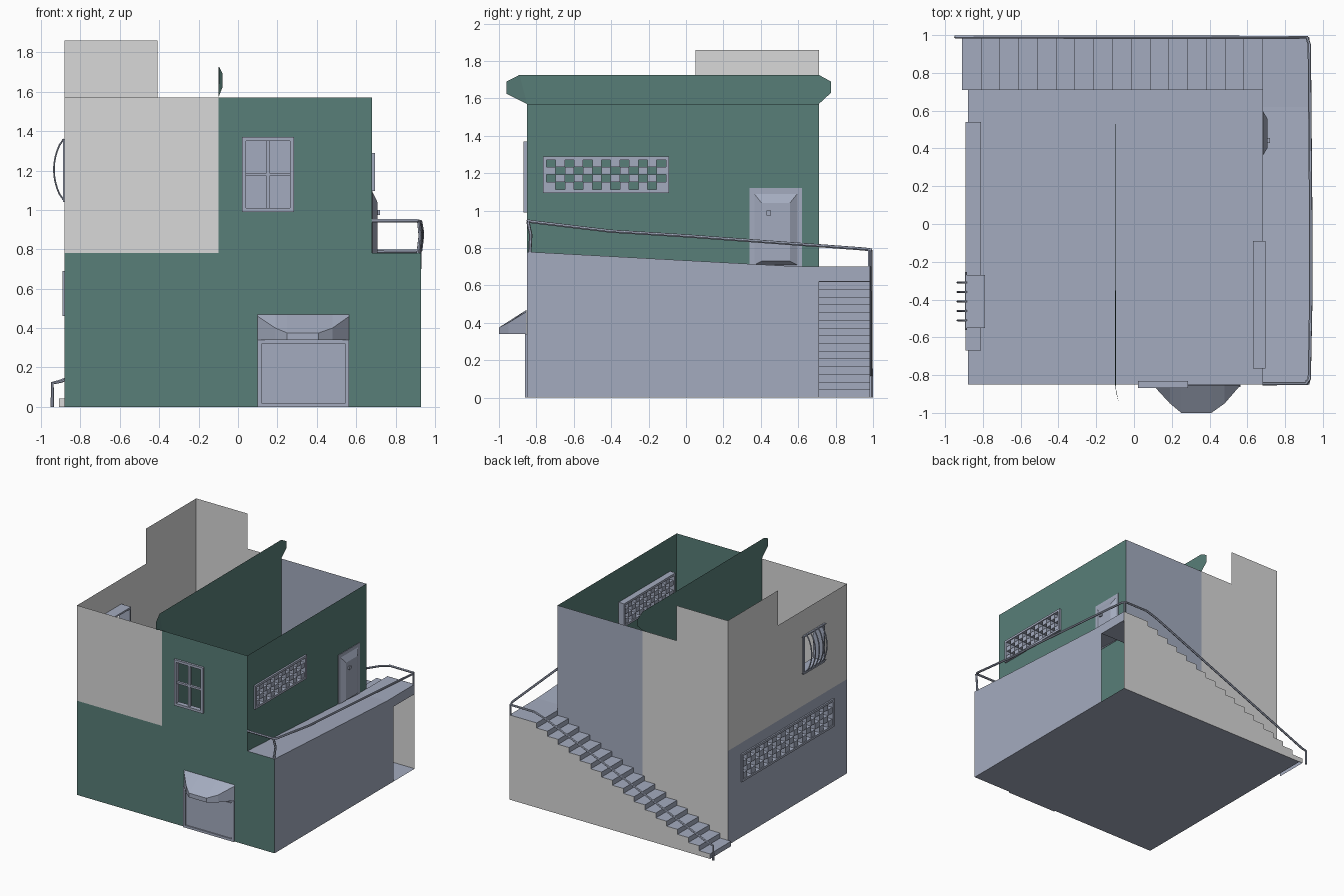
import bpy, bmesh, math
from mathutils import Vector

if "Cube" in bpy.data.objects:
    bpy.data.objects.remove(bpy.data.objects["Cube"])


def material(name, rgb):
    m = bpy.data.materials.new(name)
    m.diffuse_color = (*rgb, 1)
    m.use_nodes = True
    m.node_tree.nodes["Principled BSDF"].inputs["Base Color"].default_value = m.diffuse_color
    return m


GREEN = material("green paint", (0.098, 0.209, 0.188))
GREY = material("light grey plaster", (0.69, 0.69, 0.69))
BLUE = material("blue grey", (0.37, 0.41, 0.52))


def mesh(name, verts, faces, mat):
    me = bpy.data.meshes.new(name)
    me.from_pydata(verts, [], faces)
    me.materials.append(mat)
    ob = bpy.data.objects.new(name, me)
    bpy.context.collection.objects.link(ob)
    return ob


def place(axis, d, u, v):
    """Point on a wall plane: u runs along the wall, v is up."""
    return (d, u, v) if axis == 'x' else (u, d, v)


def wall(name, axis, d, rect, mat, hole=None):
    """Single sheet wall, with an optional rectangular opening."""
    def ring(r):
        u0, u1, v0, v1 = r
        return [place(axis, d, *p) for p in ((u0, v0), (u1, v0), (u1, v1), (u0, v1))]
    if not hole:
        return mesh(name, ring(rect), [(0, 1, 2, 3)], mat)
    faces = [(i, (i + 1) % 4, 4 + (i + 1) % 4, 4 + i) for i in range(4)]
    return mesh(name, ring(rect) + ring(hole), faces, mat)


def boxes(name, axis, items, mat):
    """One object from boxes given as (d0, d1, u0, u1, v0, v1)."""
    verts, faces = [], []
    for d0, d1, u0, u1, v0, v1 in items:
        n = len(verts)
        for d in (d0, d1):
            verts += [place(axis, d, *p) for p in ((u0, v0), (u1, v0), (u1, v1), (u0, v1))]
        faces += [tuple(n + i for i in f) for f in
                  ((0, 1, 2, 3), (7, 6, 5, 4), (0, 4, 5, 1), (1, 5, 6, 2), (2, 6, 7, 3), (3, 7, 4, 0))]
    ob = mesh(name, verts, faces, mat)
    bm = bmesh.new()
    bm.from_mesh(ob.data)
    bmesh.ops.recalc_face_normals(bm, faces=bm.faces)
    bm.to_mesh(ob.data)
    bm.free()
    return ob


def frame(d0, d1, rect, t):
    u0, u1, v0, v1 = rect
    return [(d0, d1, u0, u1, v0, v0 + t), (d0, d1, u0, u1, v1 - t, v1),
            (d0, d1, u0, u0 + t, v0 + t, v1 - t), (d0, d1, u1 - t, u1, v0 + t, v1 - t)]


def vent(name, d0, d1, rect, cols, rows):
    """Framed checkerboard of blocks."""
    t = 0.018
    u0, u1, v0, v1 = rect
    items = frame(d0, d1, rect, t)
    du, dv = (u1 - u0 - 2 * t) / cols, (v1 - v0 - 2 * t) / rows
    for i in range(cols):
        for j in range(rows):
            if (i + j) % 2 == 0:
                u, v = u0 + t + i * du, v0 + t + j * dv
                items.append((d0 + 0.008, d1 - 0.008, u, u + du, v, v + dv))
    return boxes(name, 'x', items, BLUE)


def tube(name, paths, r, mat, sides=2):
    cu = bpy.data.curves.new(name, 'CURVE')
    cu.dimensions = '3D'
    cu.bevel_depth = r
    cu.bevel_resolution = sides
    cu.use_fill_caps = True
    for pts in paths:
        sp = cu.splines.new('POLY')
        sp.points.add(len(pts) - 1)
        for p, co in zip(sp.points, pts):
            p.co = (*co, 1)
    cu.materials.append(mat)
    ob = bpy.data.objects.new(name, cu)
    bpy.context.collection.objects.link(ob)
    bpy.ops.object.select_all(action='DESELECT')
    ob.select_set(True)
    bpy.context.view_layer.objects.active = ob
    bpy.ops.object.convert(target='MESH')
    bpy.ops.object.shade_smooth_by_angle(angle=math.radians(50))


L, R, RO, F, B, BO = -0.88, 0.68, 0.93, -0.85, 0.71, 0.985   # main planes
MID, FL, TOP, HI = -0.10, 0.78, 1.57, 1.86                  # party wall, levels

# house walls
mesh("ground_floor", [(L, F, 0), (RO, F, 0), (RO, BO, 0), (L, BO, 0)], [(0, 3, 2, 1)], BLUE)
wall("front_wall_lower", 'y', F, (L, RO, 0, FL), GREEN)
wall("front_wall_upper_grey", 'y', F, (L, MID, FL, TOP), GREY)
WIN = (0.02, 0.285, 0.99, 1.37)
wall("front_wall_upper_green", 'y', F, (MID, R, FL, TOP), GREEN, (0.03, 0.275, 1.0, 1.36))
RV = (-0.764, -0.09, 1.095, 1.29)
wall("right_wall", 'x', R, (F, B, 0, TOP), GREEN, (-0.755, -0.10, 1.105, 1.28))
LV = (-0.67, 0.54, 0.46, 0.69)
wall("left_wall_lower", 'x', L, (F, B, 0, FL), BLUE, (-0.66, 0.53, 0.47, 0.68))
LW = (-0.55, -0.27, 1.04, 1.36)
wall("left_wall_upper", 'x', L, (F, B, FL, TOP), GREY, (-0.54, -0.28, 1.05, 1.35))
wall("back_wall_blue", 'y', B, (MID, R, 0, TOP), BLUE)
wall("back_wall_grey", 'y', B, (L, MID, 0, TOP), GREY)
wall("party_wall", 'x', MID, (F, B, 0, TOP), GREEN)

# raised roof pieces
wall("left_parapet", 'x', L, (0.05, B, TOP, HI), GREY)
wall("back_parapet", 'y', B, (L, -0.41, TOP, HI), GREY)
fin = [(MID, F, TOP), (MID, B, TOP), (MID, 0.775, 1.63), (MID, 0.775, 1.69), (MID, 0.71, 1.726),
       (-0.095, -0.89, 1.726), (-0.078, -0.96, 1.69), (-0.078, -0.96, 1.625)]
mesh("party_wall_fin", fin, [(0, 1, 2, 3, 4, 5), (0, 5, 6, 7)], GREEN)

# walkway ramp and landing
wall_side = [(RO, F, 0), (RO, B, 0), (RO, B, 0.70), (RO, 0.62, 0.70), (RO, F, FL)]
mesh("walkway_outer_wall", wall_side, [(0, 1, 2, 3, 4)], BLUE)
deck = [(x, y, z) for y, z in ((F, FL), (0.62, 0.70), (B, 0.70)) for x in (R, RO)]
mesh("walkway_ramp", deck, [(0, 1, 3, 2), (2, 3, 5, 4)], BLUE)
boxes("stair_landing", 'y', [(B, BO - 0.002, R, RO, 0.62, 0.70)], BLUE)

# stairs: folded sheet of treads and risers, with a side panel under it
N = 16
x0, run, rise = -0.91, (R + 0.91) / N, 0.70 / (N + 1)
prof = [(x0, 0)]
for i in range(N):
    prof += [(x0 + i * run, (i + 1) * rise), (x0 + (i + 1) * run, (i + 1) * rise)]
prof.append((R, 0.70))
m = len(prof)
mesh("stair_steps", [(x, B, z) for x, z in prof] + [(x, BO, z) for x, z in prof],
     [(i, i + 1, m + i + 1, m + i) for i in range(m - 1)], BLUE)
cols, vs = [], []
for i in range(N + 1):                       # one strip under each step
    xa, xb, z = x0 + i * run, (RO if i == N else x0 + (i + 1) * run), (i + 1) * rise
    cols.append(tuple(range(len(vs), len(vs) + 4)))
    vs += [(xa, BO, 0), (xb, BO, 0), (xb, BO, z), (xa, BO, z)]
side = mesh("stair_side_wall", vs, cols, GREY)
bm = bmesh.new()
bm.from_mesh(side.data)
bmesh.ops.remove_doubles(bm, verts=bm.verts, dist=1e-4)
bm.to_mesh(side.data)
bm.free()

# handrail with its posts
tube("handrail", [
    [(R, -0.845, 0.945), (0.91, -0.845, 0.945), (0.928, -0.82, 0.94), (0.936, -0.4, 0.89),
     (0.936, 0.0, 0.865), (0.928, 0.95, 0.795), (0.915, 0.988, 0.79), (0.70, 0.988, 0.79),
     (0.60, 0.988, 0.76), (-0.90, 0.99, 0.13), (-0.943, 0.99, 0.12), (-0.943, 0.99, 0)],
    [(0.918, -0.845, 0.94), (0.925, -0.83, 0.87), (0.915, -0.835, FL)],
    [(0.922, 0.982, 0.79), (0.922, 0.982, 0.70)]], 0.009, BLUE, 1)

# checkerboard vents
vent("right_vent", 0.63, 0.695, RV, 13, 4)
vent("left_vent", -0.892, -0.81, LV, 21, 4)

# front window with four open panes
cx, cz = (WIN[0] + WIN[1]) / 2, (WIN[2] + WIN[3]) / 2
boxes("front_window", 'y', frame(-0.868, -0.83, WIN, 0.02) + [
    (-0.86, -0.84, cx - 0.008, cx + 0.008, WIN[2] + 0.02, WIN[3] - 0.02),
    (-0.86, -0.84, WIN[0] + 0.02, cx - 0.008, cz - 0.008, cz + 0.008),
    (-0.86, -0.84, cx + 0.008, WIN[1] - 0.02, cz - 0.008, cz + 0.008)], BLUE)

# left window frame and bulging grille
boxes("left_window_frame", 'x', frame(-0.89, -0.79, LW, 0.014), BLUE)
bars = []
for k in range(5):
    y = -0.31 - 0.05 * k
    bars.append([(-0.885 - 0.05 * math.sin(math.pi * t / 10) ** 0.7, y, 1.05 + 0.031 * t) for t in range(11)])
bars += [[(-0.89, -0.56, z), (-0.89, -0.255, z)] for z in (1.055, 1.355)]
tube("left_window_grille", bars, 0.005, BLUE, 1)

# garage door with raised frame
GD = (0.10, 0.565, 0.0, 0.34)
boxes("garage_door", 'y', frame(-0.862, F, GD, 0.02) +
      [(-0.856, F, 0.127, 0.538, 0.027, 0.313)], BLUE)
wall("garage_door_panel", 'y', F - 0.002, (0.12, 0.545, 0.02, 0.32), BLUE)

# awning: wall edge, rim and skirt
foot = [(0.10, -0.852, 0.46), (0.19, -0.95, 0.40), (0.25, -1.0, 0.375),
        (0.41, -1.0, 0.375), (0.48, -0.95, 0.40), (0.565, -0.852, 0.46)]
n = len(foot)
av = [(x, -0.852, 0.47) for x, y, z in foot] + foot + [(x, y, 0.34) for x, y, z in foot]
af = [(r * n + i, (r + 1) * n + i, (r + 1) * n + i + 1, r * n + i + 1) for r in (0, 1) for i in range(n - 1)]
mesh("garage_awning", av, af + [tuple(range(3 * n - 1, 2 * n - 1, -1))], BLUE)

# side door: plate, bevelled raised panel and knob
boxes("side_door_plate", 'x', [(R, R + 0.004, 0.34, 0.62, 0.70, 1.12)], BLUE)
base = ((0.365, 0.71), (0.595, 0.71), (0.595, 1.09), (0.365, 1.09))
face = ((0.405, 0.73), (0.555, 0.73), (0.555, 1.04), (0.405, 1.04))
mesh("side_door_panel", [(R + 0.004, *p) for p in base] + [(0.708, *p) for p in face],
     [(4, 5, 6, 7)] + [(i, (i + 1) % 4, 4 + (i + 1) % 4, 4 + i) for i in range(4)], BLUE)
boxes("side_door_knob", 'x', [(0.705, 0.72, 0.43, 0.455, 0.975, 1.0)], BLUE)
